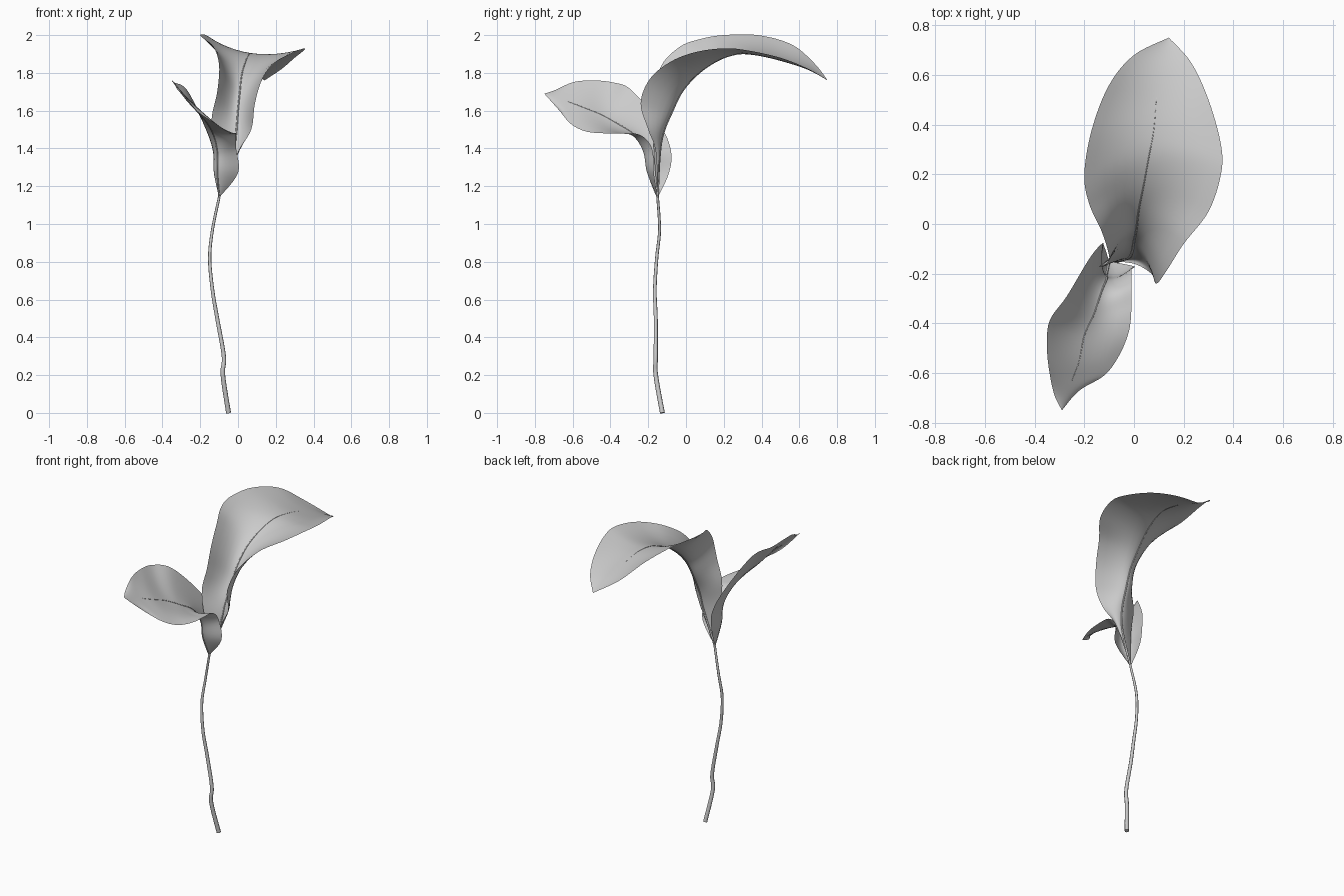
import bpy
import bmesh
from mathutils import Vector

# Remove only the default cube
default_cube = bpy.data.objects.get("Cube")
if default_cube:
    bpy.data.objects.remove(default_cube, do_unlink=True)

CENTIMETRE = 0.01          # guide curves are written in hundredths of a unit
STEPS_ALONG = 6            # spline samples between two guide points
STEPS_ACROSS = 12          # faces from one leaf edge to the other


def make_material(name, colour):
    material = bpy.data.materials.new(name)
    material.use_nodes = True
    material.diffuse_color = colour
    shader = material.node_tree.nodes["Principled BSDF"]
    shader.inputs["Base Color"].default_value = colour
    shader.inputs["Roughness"].default_value = 0.8
    return material


plain_grey = make_material("plain_grey", (0.6, 0.6, 0.6, 1))


def spline(points):
    """Smooth curve through the guide points (Catmull-Rom)."""
    guide = [Vector(point) * CENTIMETRE for point in points]
    padded = [guide[0]] + guide + [guide[-1]]
    result = []
    for a, b, c, d in zip(padded, padded[1:], padded[2:], padded[3:]):
        for step in range(STEPS_ALONG):
            t = step / STEPS_ALONG
            result.append(b + (c - a) * t / 2
                          + (a - b * 2.5 + c * 2 - d / 2) * t ** 2
                          + (b * 1.5 - a / 2 - c * 1.5 + d / 2) * t ** 3)
    return result + [guide[-1]]


def arc_through(left, middle, right, t):
    """Curved cross-section passing through both edges and the midrib."""
    outer_left = (1 - t) * (1 - 2 * t)
    outer_right = t * (2 * t - 1)
    return left * outer_left + middle * 4 * t * (1 - t) + right * outer_right


def make_leaf(name, left_edge, midrib, right_edge):
    """Loft a thin smooth blade between its edges and midrib."""
    mesh = bpy.data.meshes.new(name)
    bm = bmesh.new()
    rows = []
    for left, middle, right in zip(spline(left_edge), spline(midrib), spline(right_edge)):
        rows.append([bm.verts.new(arc_through(left, middle, right, i / STEPS_ACROSS))
                     for i in range(STEPS_ACROSS + 1)])
    for lower, upper in zip(rows, rows[1:]):
        for i in range(STEPS_ACROSS):
            face = bm.faces.new((lower[i], lower[i + 1], upper[i + 1], upper[i]))
            face.smooth = True
    bmesh.ops.remove_doubles(bm, verts=bm.verts, dist=0.0005)
    bm.to_mesh(mesh)
    bm.free()
    mesh.materials.append(plain_grey)
    leaf = bpy.data.objects.new(name, mesh)
    bpy.context.collection.objects.link(leaf)
    return leaf


def make_stalk(name, path, start_radius, end_radius):
    """Tapered round stalk following a smooth path."""
    curve = bpy.data.curves.new(name, "CURVE")
    curve.dimensions = "3D"
    curve.bevel_depth = 1
    curve.bevel_resolution = 2
    curve.use_fill_caps = True
    points = spline(path)
    line = curve.splines.new("POLY")
    line.points.add(len(points) - 1)
    for i, (target, position) in enumerate(zip(line.points, points)):
        target.co = (*position, 1)
        blend = i / (len(points) - 1)
        target.radius = start_radius + (end_radius - start_radius) * blend
    line.use_smooth = True
    curve.materials.append(plain_grey)
    stalk = bpy.data.objects.new(name, curve)
    bpy.context.collection.objects.link(stalk)
    return stalk


# Shared point where both blades leave the stem
leaf_base = (-10, -15, 114)

# Gently swaying stem
make_stalk("stem",
           [(-5, -12.5, 0), (-8, -16, 20), (-7.5, -16, 30), (-11, -16, 50),
            (-13.5, -16.5, 65), (-15, -15.5, 82), (-13.5, -14, 97), leaf_base],
           0.013, 0.007)

# Tall leaf: rolled at the bottom, arching over to the back
tall_tip = (14, 75, 176)
tall_midrib = [leaf_base, (-3, -14, 135), (-1, -12, 148), (0, -7, 160),
               (1, -2, 170), (2, 6, 179), (4, 16, 186), (6, 27, 190),
               (8, 38, 190), (9, 51, 187), (11, 65, 182), tall_tip]
make_leaf("tall_leaf",
          [leaf_base, (-12, -17, 138), (-14, -17, 155), (-11, -16, 170),
           (-10, -13, 184), (-13, -3, 194), (-18, 8, 198), (-20, 20, 200),
           (-17, 38, 200), (-10, 56, 195), (0, 68, 185), tall_tip],
          tall_midrib,
          [leaf_base, (0, -16, 138), (7, -20, 150), (9, -24, 164),
           (13, -19, 177), (20, -8, 186), (30, 5, 191), (35, 20, 193),
           (35, 32, 192), (30, 50, 188), (23, 65, 182), tall_tip])

# Short leaf: sheathes the stem, then spreads to the front
short_tip = (-29, -75, 169)
short_midrib = [leaf_base, (-11, -20, 127), (-11, -22, 138), (-13, -27, 147),
                (-16, -36, 153), (-20, -45, 158), (-22, -55, 162),
                (-25, -63, 165), (-27, -70, 167), short_tip]
make_leaf("short_leaf",
          [leaf_base, (-12, -9, 127), (-13, -8, 139), (-18, -14, 153),
           (-27, -29, 171), (-34, -39, 175), (-35, -50, 176),
           (-34, -60, 175), (-32, -69, 171), short_tip],
          short_midrib,
          [leaf_base, (0, -17, 127), (-1, -18, 140), (-1, -24, 147),
           (-1, -33, 148), (-2, -43, 148), (-6, -53, 149),
           (-12, -61, 153), (-22, -67, 160), short_tip])

# Fine ribs continuing the stem under each blade
make_stalk("tall_leaf_rib", tall_midrib[:-2], 0.006, 0.001)
make_stalk("short_leaf_rib", short_midrib[:-2], 0.005, 0.001)
